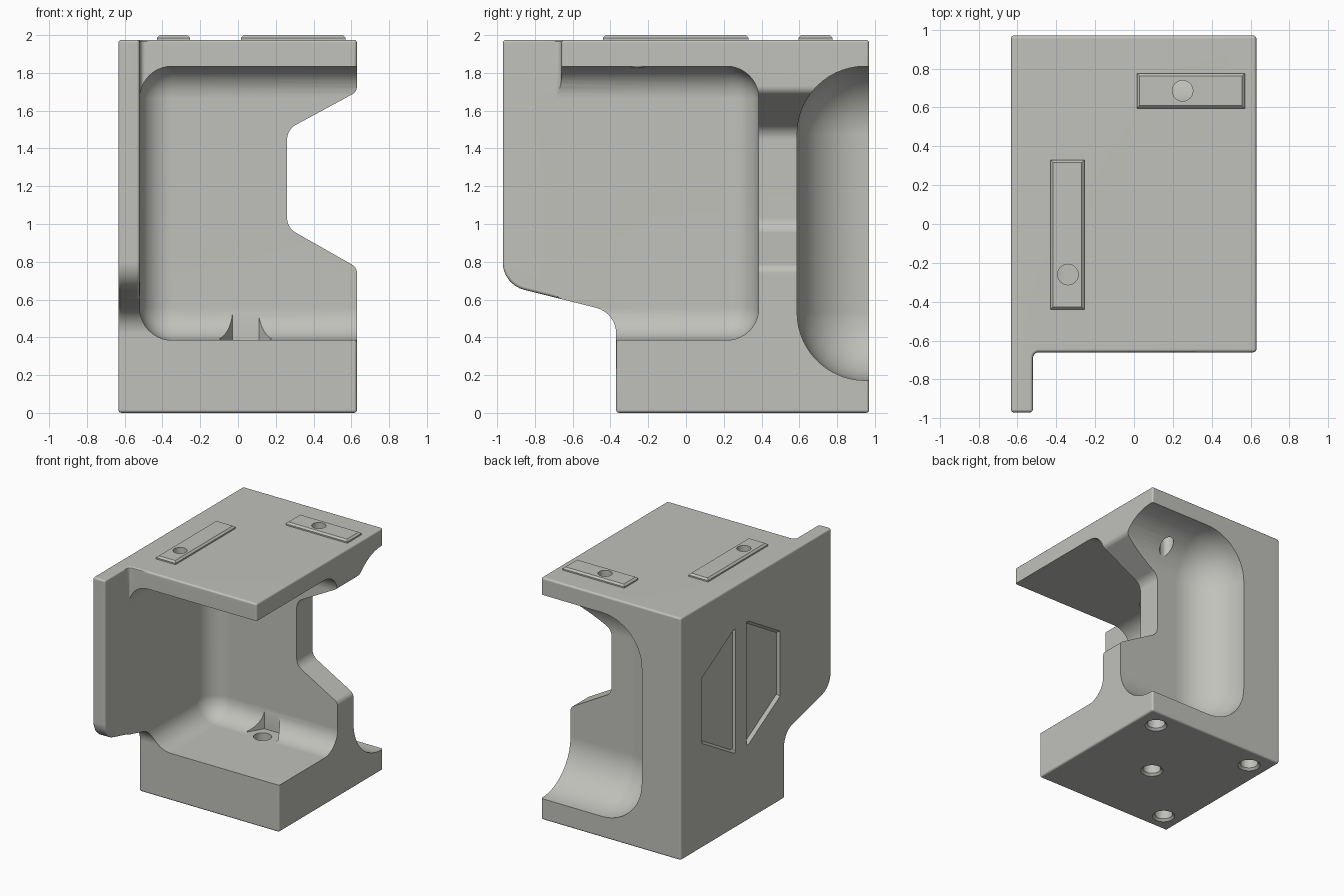
import bpy, bmesh, math
from mathutils import Vector

if "Cube" in bpy.data.objects:
    bpy.data.objects.remove(bpy.data.objects["Cube"])

grey = bpy.data.materials.new("warm grey")
grey.diffuse_color = (0.53, 0.53, 0.50, 1)
grey.use_nodes = True
grey.node_tree.nodes["Principled BSDF"].inputs["Base Color"].default_value = grey.diffuse_color
cutters = []


def make(name, bm):
    bmesh.ops.recalc_face_normals(bm, faces=bm.faces[:])
    me = bpy.data.meshes.new(name)
    bm.to_mesh(me)
    bm.free()
    me.materials.append(grey)
    ob = bpy.data.objects.new(name, me)
    bpy.context.collection.objects.link(ob)
    return ob


def rounded(corners, seg=8):
    """Round each (u, v, radius) corner of a closed outline."""
    out, n = [], len(corners)
    for i, (u, v, r) in enumerate(corners):
        p = Vector((u, v))
        if r == 0:
            out.append(p)
            continue
        a = (Vector(corners[i - 1][:2]) - p).normalized()
        b = (Vector(corners[(i + 1) % n][:2]) - p).normalized()
        half = a.angle(b) / 2
        c = p + (a + b).normalized() * (r / math.sin(half))
        t = r / math.tan(half)
        s, e = p + a * t - c, p + b * t - c
        sweep = s.angle(e)
        for k in range(seg + 1):
            f = k / seg
            out.append(c + (s * math.sin((1 - f) * sweep) + e * math.sin(f * sweep)) / math.sin(sweep))
    return out


def prism(name, pts, axis, lo, hi, hi_scale=1.0):
    """Extrude an outline along an axis, optionally tapering the far end."""
    place = {'X': lambda u, v, w: (w, u, v),
             'Y': lambda u, v, w: (u, w, v),
             'Z': lambda u, v, w: (u, v, w)}[axis]
    pts = [Vector(p) for p in pts]
    mid = sum(pts, Vector((0, 0))) / len(pts)
    bm = bmesh.new()
    a = [bm.verts.new(place(p.x, p.y, lo)) for p in pts]
    b = [bm.verts.new(place(*(mid + (p - mid) * hi_scale), hi)) for p in pts]
    bm.faces.new(a)
    bm.faces.new(b)
    for i in range(len(pts)):
        j = (i + 1) % len(pts)
        bm.faces.new((a[i], a[j], b[j], b[i]))
    return make(name, bm)


def block(name, lo, hi, radius=0, seg=10):
    """Box with all edges rounded."""
    bm = bmesh.new()
    bmesh.ops.create_cube(bm, size=1)
    for v in bm.verts:
        v.co = [(l + h) / 2 + c * (h - l) for l, h, c in zip(lo, hi, v.co)]
    if radius:
        bmesh.ops.bevel(bm, geom=bm.edges[:], offset=radius, segments=seg,
                        profile=0.5, affect='EDGES')
    return make(name, bm)


def circle(x, y, r, n=32, turn=0.0):
    return [(x + r * math.cos(turn + 2 * math.pi * i / n),
             y + r * math.sin(turn + 2 * math.pi * i / n)) for i in range(n)]


def cut(target, cutter):
    m = target.modifiers.new(cutter.name, 'BOOLEAN')
    m.operation, m.solver, m.object = 'DIFFERENCE', 'EXACT', cutter
    cutter.hide_render = True
    cutters.append(cutter)


def finish(ob):
    """Bake the modifiers and shade."""
    dg = bpy.context.evaluated_depsgraph_get()
    me = bpy.data.meshes.new_from_object(ob.evaluated_get(dg))
    ob.modifiers.clear()
    ob.data = me
    me.materials.clear()
    me.materials.append(grey)
    bpy.ops.object.select_all(action='DESELECT')
    ob.select_set(True)
    bpy.context.view_layer.objects.active = ob
    bpy.ops.object.shade_smooth_by_angle(angle=math.radians(30))
    w = ob.modifiers.new("even_shading", 'WEIGHTED_NORMAL')
    w.keep_sharp = True


# Body: side outline extruded across the full width
side = rounded([(-0.97, 1.975, 0), (-0.97, 0.68, 0.15), (-0.37, 0.53, 0.14),
                (-0.37, 0, 0), (0.97, 0, 0), (0.97, 1.975, 0)])
body = prism("body", side, 'X', -0.633, 0.63)

# Space in front of the roof, leaving only the left wall
cut(body, prism("front_space", rounded([(-0.52, -2, 0), (2, -2, 0), (2, -0.66, 0),
                                        (-0.52, -0.66, 0.03)], 4), 'Z', -1, 3))
bev = body.modifiers.new("soft_edges", 'BEVEL')
bev.width, bev.segments, bev.limit_method = 0.016, 3, 'ANGLE'
bev.angle_limit = math.radians(40)

# Rounded front cavity and rear pocket, both open to the right
cut(body, block("front_cavity", (-0.52, -1.6, 0.385), (1.6, 0.385, 1.835), 0.17))
cut(body, block("rear_pocket", (-0.28, 0.588, 0.172), (1.6, 1.9, 1.835), 0.36, 14))

# Notch through the middle wall, with rounded corners
notch = rounded([(1.0, 1.76, 0), (0.63, 1.76, 0), (0.63, 1.70, 0.05), (0.26, 1.50, 0.09),
                 (0.26, 0.98, 0.09), (0.63, 0.77, 0.05), (0.63, 0.72, 0), (1.0, 0.72, 0)])
cut(body, prism("wall_notch", notch, 'Y', -1.3, 1.3))

# Hexagonal seat in the rear floor fillet
cut(body, prism("hex_seat", circle(0.04, 0.26, 0.14, 6), 'Z', 0.384, 0.75))

# Bottom holes with chamfered mouths
for i, (x, y, top) in enumerate([(0.46, 0.81, 0.1), (-0.475, 0.80, 0.1),
                                 (-0.475, -0.215, 0.1), (0.04, 0.26, 0.6)]):
    cut(body, prism(f"hole_{i}", circle(x, y, 0.068), 'Z', -0.1, top))
    cut(body, prism(f"hole_mouth_{i}", circle(x, y, 0.105), 'Z', -0.02, 0.02, 0.62))

# Two recessed panels on the left side, mirrored about the gap
for name, s in (("rear_panel", 1), ("front_panel", -1)):
    pts = [(0.195 + s * u, 1.12 + v) for u, v in
           [(0.06, -0.53), (0.09, -0.53), (0.52, -0.28), (0.52, 0.28),
            (0.09, 0.53), (0.06, 0.53)]]
    cut(body, prism(name, pts, 'X', -0.66, -0.608, 0.9))

# Chamfered rails on top, each with a drilled hole passing down through the roof
for name, x0, x1, y0, y1, hx, hy in (("rear_rail", 0.015, 0.57, 0.595, 0.775, 0.25, 0.685),
                                     ("left_rail", -0.43, -0.255, -0.44, 0.33, -0.34, -0.26)):
    drill = prism(name + "_drill", circle(hx, hy, 0.053), 'Z', 1.3, 2.2)
    cut(body, drill)
    rail = block(name, (x0, y0, 1.965), (x1, y1, 2.0))
    bm = bmesh.new()
    bm.from_mesh(rail.data)
    top = [e for e in bm.edges if all(v.co.z > 1.99 for v in e.verts)]
    bmesh.ops.bevel(bm, geom=top, offset=0.014, segments=1, affect='EDGES')
    bm.to_mesh(rail.data)
    bm.free()
    cut(rail, drill)
    finish(rail)

finish(body)
for c in cutters:
    if c.name in bpy.data.objects:
        c.hide_render = True
for c in {c.name for c in cutters}:
    bpy.data.objects.remove(bpy.data.objects[c])
